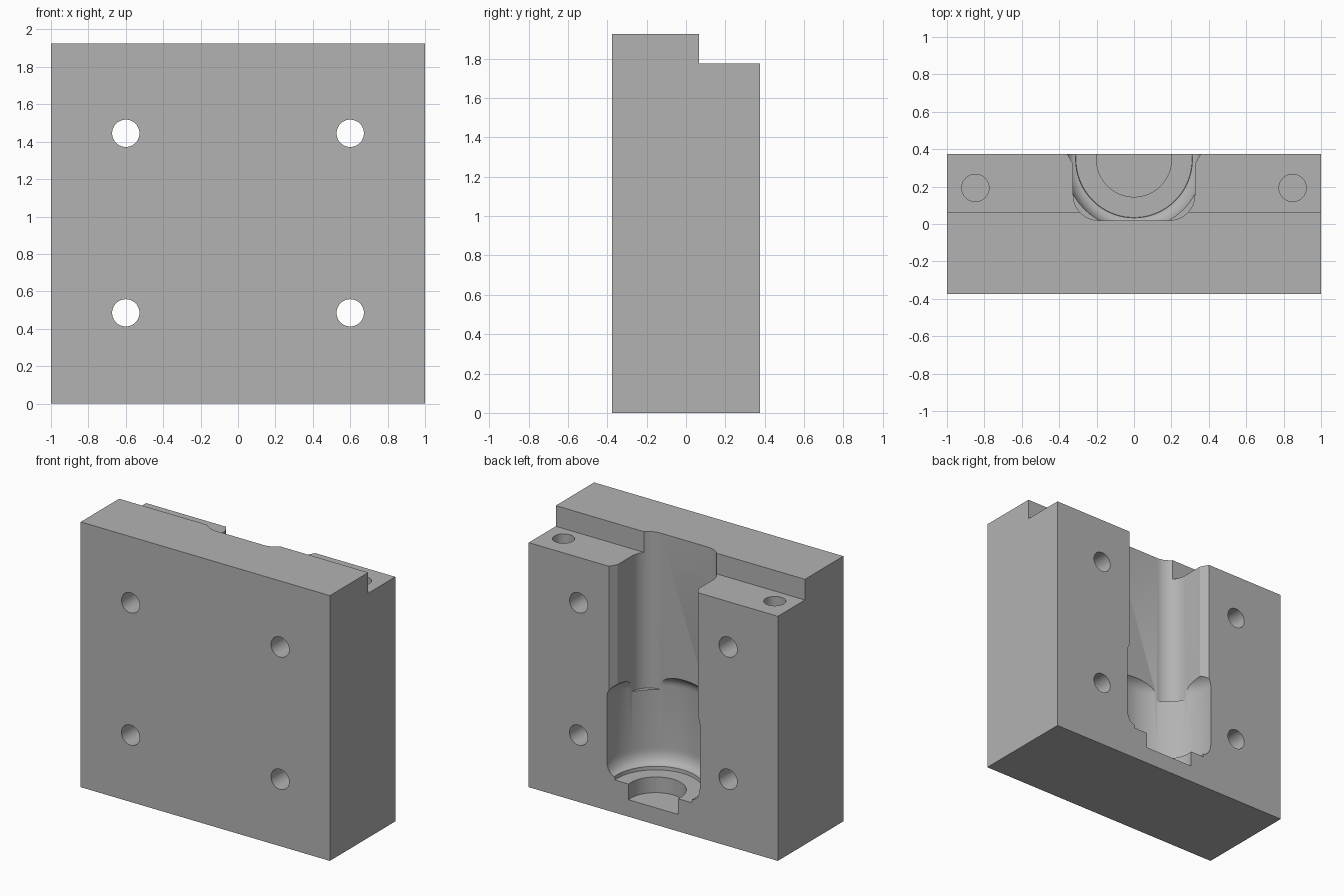
import bpy, bmesh, math
from mathutils import Matrix, Vector

if "Cube" in bpy.data.objects:
    bpy.data.objects.remove(bpy.data.objects["Cube"], do_unlink=True)

TOP, STEP, BACK, AXIS_Y = 1.925, 1.775, 0.375, 0.345

grey = bpy.data.materials.new("plain_grey")
grey.use_nodes = True
grey.diffuse_color = (0.45, 0.45, 0.45, 1)
grey.node_tree.nodes["Principled BSDF"].inputs["Base Color"].default_value = (0.45, 0.45, 0.45, 1)


def make(name, bm):
    bmesh.ops.recalc_face_normals(bm, faces=bm.faces)
    mesh = bpy.data.meshes.new(name)
    bm.to_mesh(mesh)
    bm.free()
    mesh.materials.append(grey)
    obj = bpy.data.objects.new(name, mesh)
    bpy.context.collection.objects.link(obj)
    return obj


def box(name, low, high):
    bm = bmesh.new()
    bmesh.ops.create_cube(bm, size=1)
    for v in bm.verts:
        v.co = Vector([(a + b) / 2 + c * (b - a) for a, b, c in zip(low, high, v.co)])
    return make(name, bm)


def rod(name, centre, depth, along_y=False):
    bm = bmesh.new()
    turn = Matrix.Rotation(math.pi / 2 if along_y else 0, 4, 'X')
    bmesh.ops.create_cone(bm, cap_ends=True, segments=40, radius1=0.073, radius2=0.073,
                          depth=depth, matrix=Matrix.Translation(centre) @ turn)
    return make(name, bm)


def prism(name, outline, low, high):
    bm = bmesh.new()
    face = bm.faces.new([bm.verts.new((x, y, low)) for x, y in outline])
    up = bmesh.ops.extrude_face_region(bm, geom=[face])
    bmesh.ops.translate(bm, vec=(0, 0, high - low),
                        verts=[g for g in up["geom"] if isinstance(g, bmesh.types.BMVert)])
    return make(name, bm)


def lathe(name, profile):
    bm = bmesh.new()
    verts = [bm.verts.new((r, AXIS_Y, z)) for r, z in profile]
    edges = [bm.edges.new(p) for p in zip(verts, verts[1:])]
    bmesh.ops.spin(bm, geom=verts + edges, cent=(0, AXIS_Y, 0), axis=(0, 0, 1),
                   angle=math.tau, steps=96, use_duplicate=False)
    bmesh.ops.remove_doubles(bm, verts=bm.verts, dist=0.0005)
    return make(name, bm)


block = box("mould_block", (-1, -0.375, 0), (1, BACK, TOP))
cutters = [box("rear_step", (-1.2, 0.065, STEP), (1.2, 0.6, 2.2))]

# Upper pocket: rounded corners, straight sides and a flared mouth
half = [(0.357, 0.6), (0.357, BACK), (0.325, 0.32)]
for i in range(13):
    a = math.pi / 2 * i / 12
    half.append((0.19 + 0.135 * math.cos(a), 0.155 - 0.135 * math.sin(a)))
cutters.append(prism("upper_pocket", half + [(-x, y) for x, y in reversed(half)], 0.79, 2.2))

# Lower pocket: neck, rounded shoulder, barrel and rounded upper end
profile = [(0, 0.123), (0.2, 0.123), (0.2, 0.237), (0.31, 0.237), (0.312, 0.262)]
for i in range(1, 9):
    a = math.pi / 2 * i / 8
    profile.append((0.312 + 0.063 * math.sin(a), 0.262 + 0.1 * (1 - math.cos(a))
                    if i < 8 else 0.37))
for i in range(9):
    a = math.pi / 2 * i / 8
    profile.append((0.275 + 0.1 * math.cos(a), 0.82 + 0.1 * math.sin(a)))
profile.append((0, 0.92))
cutters.append(lathe("lower_pocket", profile))

# Bolt holes through the block and pin holes in the step
for x in (-1, 1):
    for z in (0.485, 1.445):
        cutters.append(rod("bolt_hole", (0.6 * x, 0, z), 1, True))
    cutters.append(rod("pin_hole", (0.848 * x, 0.193, STEP), 0.6))

for c in cutters:
    c.hide_render = True
    cut = block.modifiers.new(c.name, 'BOOLEAN')
    cut.operation, cut.solver, cut.object = 'DIFFERENCE', 'EXACT', c

# Bake the cuts and drop the cutters
bpy.context.view_layer.update()
graph = bpy.context.evaluated_depsgraph_get()
baked = bpy.data.meshes.new_from_object(block.evaluated_get(graph))
block.modifiers.clear()
block.data = baked
baked.materials.clear()
baked.materials.append(grey)
for p in baked.polygons:
    p.material_index = 0
for c in cutters:
    bpy.data.objects.remove(c, do_unlink=True)

bpy.ops.object.select_all(action='DESELECT')
block.select_set(True)
bpy.context.view_layer.objects.active = block
bpy.ops.object.shade_smooth_by_angle(angle=math.radians(30))
